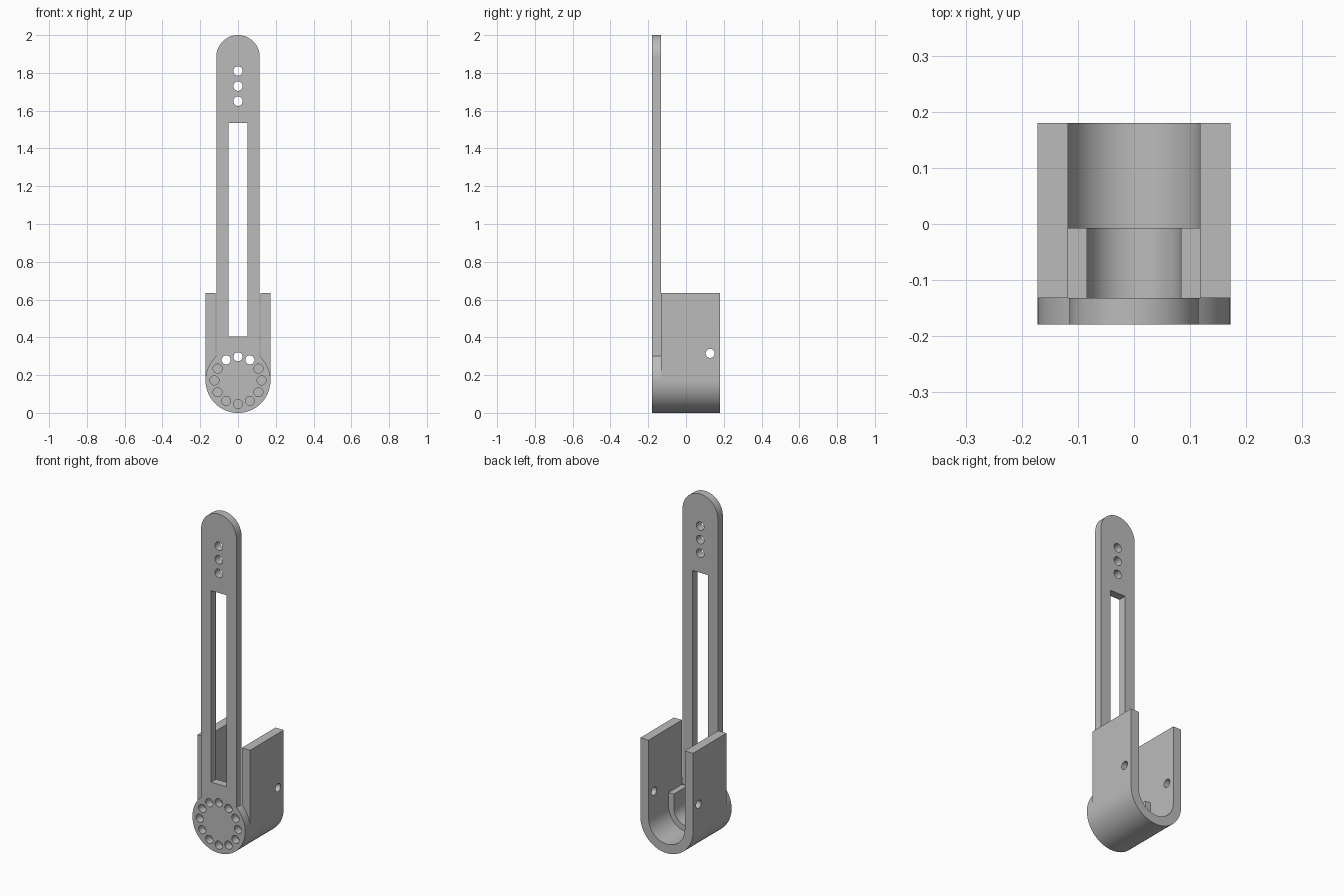
import bpy, bmesh
from math import cos, sin, acos, pi, radians
from mathutils import Matrix

cube = bpy.data.objects.get("Cube")
if cube:
    bpy.data.objects.remove(cube, do_unlink=True)

# Main dimensions
R = 0.172            # outer radius of hub and cradle
ARM = 0.115          # half width of the arm
FRONT, JOINT, STEP, BACK = -0.179, -0.132, -0.007, 0.18

grey = bpy.data.materials.new("plain grey")
grey.use_nodes = True
colour = (0.5, 0.5, 0.5, 1)
grey.diffuse_color = colour
grey.node_tree.nodes["Principled BSDF"].inputs["Base Color"].default_value = colour


def arc(cx, cz, r, start, end, n):
    step = (end - start) / n
    return [(cx + r * cos(start + i * step), cz + r * sin(start + i * step))
            for i in range(n + 1)]


def circle(cx, cz, r, n=32):
    return arc(cx, cz, r, 0, 2 * pi, n)[:-1]


def extrude_profile(name, loops, y0, y1):
    """Fill closed x-z loops (inner loops are holes) and extrude along y."""
    curve = bpy.data.curves.new(name, "CURVE")
    curve.dimensions = "2D"
    curve.fill_mode = "BOTH"
    curve.extrude = (y1 - y0) / 2
    for loop in loops:
        spline = curve.splines.new("POLY")
        spline.points.add(len(loop) - 1)
        for point, (x, z) in zip(spline.points, loop):
            point.co = (x, z, 0, 1)
        spline.use_cyclic_u = True
    temp = bpy.data.objects.new(name + " curve", curve)
    bpy.context.collection.objects.link(temp)
    deps = bpy.context.evaluated_depsgraph_get()
    mesh = bpy.data.meshes.new_from_object(temp.evaluated_get(deps))
    bpy.data.objects.remove(temp, do_unlink=True)
    mesh.transform(Matrix.Translation((0, (y0 + y1) / 2, 0)) @ Matrix.Rotation(pi / 2, 4, "X"))
    bm = bmesh.new()
    bm.from_mesh(mesh)
    bmesh.ops.remove_doubles(bm, verts=bm.verts, dist=1e-5)
    bmesh.ops.recalc_face_normals(bm, faces=bm.faces)
    bm.to_mesh(mesh)
    bm.free()
    mesh.name = name
    mesh.materials.clear()
    mesh.materials.append(grey)
    obj = bpy.data.objects.new(name, mesh)
    bpy.context.collection.objects.link(obj)
    return obj


def u_profile(outer, inner, top):
    return (arc(0, R, outer, pi, 2 * pi, 48) + [(outer, top), (inner, top)]
            + arc(0, R, inner, 2 * pi, pi, 48) + [(-inner, top), (-outer, top)])


def smooth(obj):
    bpy.ops.object.select_all(action="DESELECT")
    obj.select_set(True)
    bpy.context.view_layer.objects.active = obj
    bpy.ops.object.shade_smooth_by_angle(angle=radians(30))


# Slotted arm with round hub, ring of holes and three top holes
meet = acos(ARM / R)
outline = arc(0, R, R, pi - meet, 2 * pi + meet, 80) + arc(0, 2 - ARM, ARM, 0, pi, 48)
slot = [(-0.05, 0.405), (0.05, 0.405), (0.05, 1.535), (-0.05, 1.535)]
ring = [circle(0.125 * cos(i * pi / 6), R + 0.125 * sin(i * pi / 6), 0.024)
        for i in range(12)]
top_holes = [circle(0, z, 0.025) for z in (1.65, 1.73, 1.81)]
arm = extrude_profile("slotted_arm", [outline, slot] + ring + top_holes, FRONT, JOINT)

# U-shaped cradle behind the hub
cradle = extrude_profile("cradle", [u_profile(R, 0.118, 0.635)], JOINT, BACK)

# Cross pin hole through both cradle walls
bpy.ops.mesh.primitive_cylinder_add(vertices=32, radius=0.024, depth=1,
                                    location=(0, 0.128, 0.315), rotation=(0, pi / 2, 0))
cutter = bpy.context.object
cutter.name = "pin_hole_cutter"
cutter.hide_render = True
cutter.data.materials.append(grey)
cut = cradle.modifiers.new("pin hole", "BOOLEAN")
cut.object = cutter
cut.operation = "DIFFERENCE"
cut.solver = "EXACT"
bpy.ops.object.select_all(action="DESELECT")
cradle.select_set(True)
bpy.context.view_layer.objects.active = cradle
bpy.ops.object.modifier_apply(modifier=cut.name)
bpy.data.objects.remove(cutter, do_unlink=True)

# Inner stepped lip, seated slightly into the cradle wall
lip = extrude_profile("inner_lip", [u_profile(0.122, 0.084, 0.255)], JOINT, STEP)

for part in (arm, cradle, lip):
    smooth(part)
